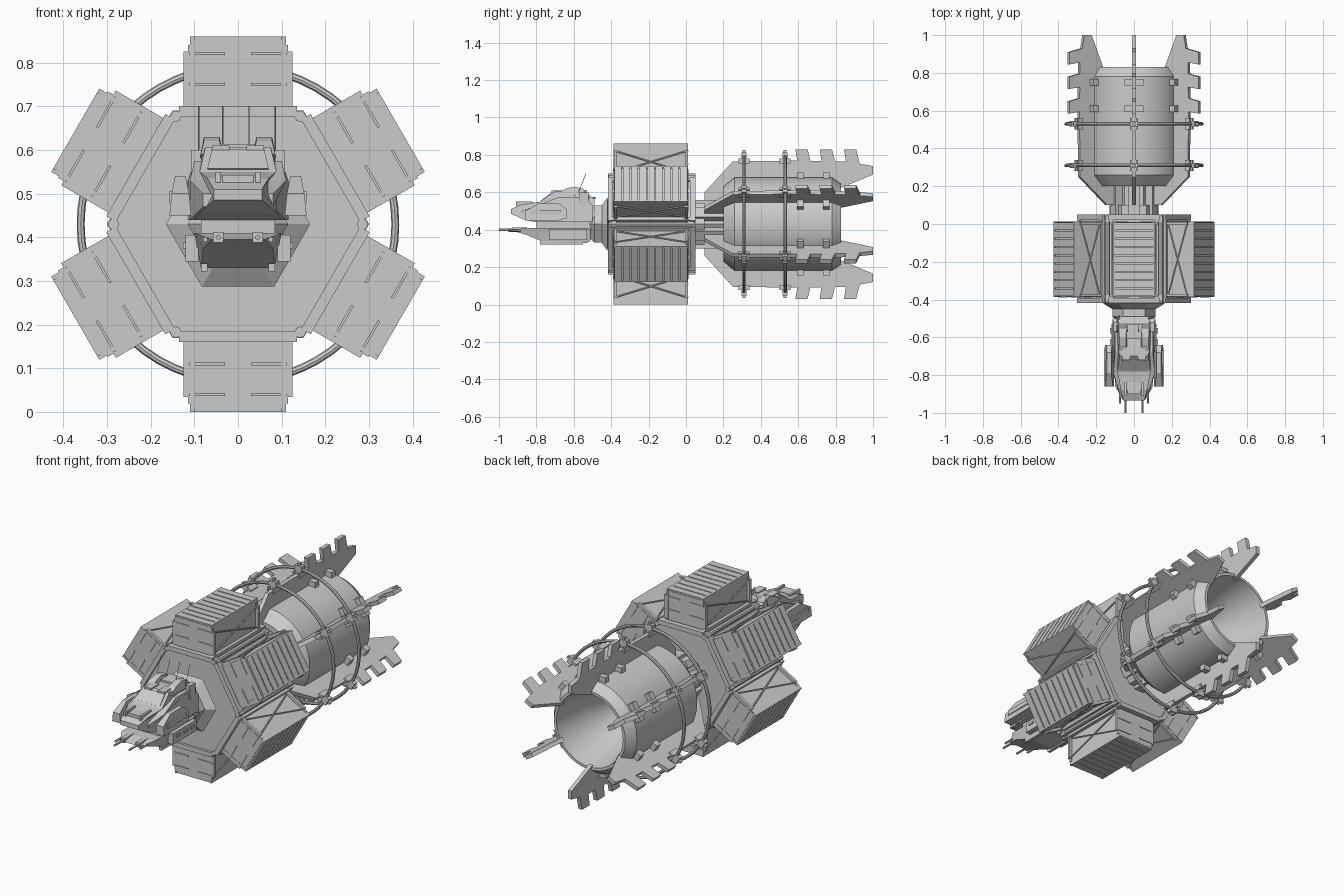
import bpy, bmesh, math
from mathutils import Matrix, Vector

AXIS = 0.43                       # height of the ship's long axis


def box(bm, x0, x1, y0, y1, z0, z1):
    m = Matrix.Translation(((x0 + x1) / 2, (y0 + y1) / 2, (z0 + z1) / 2)) @ Matrix.Diagonal((x1 - x0, y1 - y0, z1 - z0, 1))
    bmesh.ops.create_cube(bm, size=1, matrix=m)


def both(bm, x0, x1, *r):
    box(bm, x0, x1, *r)
    box(bm, -x1, -x0, *r)


def rod(bm, a, b, r, sides=6):
    a, b = Vector(a), Vector(b)
    m = Matrix.Translation((a + b) / 2) @ (b - a).to_track_quat('Z', 'Y').to_matrix().to_4x4()
    bmesh.ops.create_cone(bm, cap_ends=True, segments=sides, radius1=r, radius2=r, depth=(b - a).length, matrix=m)


def hull(bm, pts, x=0.0):
    """Side profile of (y, z, half width) points, closed across x."""
    left = [bm.verts.new((x - w, y, z)) for y, z, w in pts]
    right = [bm.verts.new((x + w, y, z)) for y, z, w in pts]
    bm.faces.new(left)
    bm.faces.new(right[::-1])
    for i in range(len(pts)):
        j = (i + 1) % len(pts)
        bm.faces.new((left[i], right[i], right[j], left[j]))


def lathe(bm, prof, n, phase=0.0):
    """Closed (y, r) profile turned about the ship's axis."""
    rings = []
    for k in range(n):
        a = phase + 2 * math.pi * k / n
        rings.append([bm.verts.new((r * math.cos(a), y, r * math.sin(a))) for y, r in prof])
    for k in range(n):
        p, q = rings[k], rings[(k + 1) % n]
        for i in range(len(prof)):
            j = (i + 1) % len(prof)
            bm.faces.new((p[i], p[j], q[j], q[i]))
    bmesh.ops.remove_doubles(bm, verts=bm.verts, dist=1e-5)


def finish(bm, name, six=False, axial=True, smooth=False):
    bmesh.ops.recalc_face_normals(bm, faces=bm.faces)
    if six:
        src = bm.faces[:] + bm.edges[:] + bm.verts[:]
        for k in range(1, 6):
            d = bmesh.ops.duplicate(bm, geom=src)["geom"]
            bmesh.ops.rotate(bm, cent=(0, 0, 0), matrix=Matrix.Rotation(math.radians(60 * k), 3, 'Y'),
                             verts=[v for v in d if isinstance(v, bmesh.types.BMVert)])
    me = bpy.data.meshes.new(name)
    bm.to_mesh(me)
    bm.free()
    if smooth:
        me.shade_smooth()
        me.set_sharp_from_angle(angle=math.radians(30))
    ob = bpy.data.objects.new(name, me)
    ob.location.z = AXIS if axial else 0
    bpy.context.collection.objects.link(ob)
    return ob


new = bmesh.new

# Hexagonal end plates and hollow core
for name, y0, y1 in (("front_hex_plate", -0.405, -0.375), ("rear_hex_plate", 0.01, 0.04)):
    bm = new()
    lathe(bm, [(y0, 0), (y0, 0.3), (y1, 0.3), (y1, 0)], 6)
    finish(bm, name)
bm = new()
lathe(bm, [(-0.39, 0), (-0.39, 0.13), (0.1, 0.13), (0.1, 0.1), (0.25, 0.1), (0.25, 0)], 6)
finish(bm, "spine_core")
bm = new()
lathe(bm, [(-0.40, 0), (-0.42, 0.165), (-0.45, 0.115), (-0.49, 0.115), (-0.52, 0.08), (-0.52, 0)], 6)
finish(bm, "cockpit_neck")

# Cargo containers with plank-like outer faces and front slits
bm = new()
box(bm, -0.108, 0.108, -0.385, 0.01, 0.25, 0.422)
for i in range(9):
    y = -0.385 + i * 0.0439
    box(bm, -0.1, 0.1, y + 0.003, y + 0.0409, 0.42, 0.43)
both(bm, 0.1, 0.11, -0.387, 0.012, 0.25, 0.43)
for z in (0.32, 0.39):
    for y in (-0.389, 0.01):
        both(bm, 0.03, 0.112, y, y + 0.004, z - 0.003, z + 0.003)
finish(bm, "cargo_containers", six=True)

# Cradle frames, side latches and cross bracing
bm = new()
for y0, y1 in ((-0.418, -0.392), (0.022, 0.05)):
    box(bm, -0.135, 0.135, y0, y1, 0.245, 0.27)
for y in (-0.385, -0.005):
    both(bm, 0.11, 0.125, y, y + 0.015, 0.255, 0.395)
    both(bm, 0.108, 0.114, y, y + 0.015, 0.38, 0.41)
both(bm, 0.112, 0.13, -0.41, 0.04, 0.255, 0.27)
for s in (-1, 1):
    rod(bm, (s * 0.115, -0.375, 0.275), (s * 0.115, 0.0, 0.39), 0.004)
    rod(bm, (s * 0.115, -0.375, 0.39), (s * 0.115, 0.0, 0.275), 0.004)
finish(bm, "container_cradles", six=True)
bm = new()
for k in range(6):
    a = math.radians(60 * k)
    x, z = 0.285 * math.cos(a), 0.285 * math.sin(a)
    rod(bm, (x, -0.415, z), (x, 0.05, z), 0.013, 8)
finish(bm, "corner_rails")

# Engine barrel with hollow nozzle
bm = new()
lathe(bm, [(0.2, 0), (0.2, 0.2), (0.26, 0.25), (0.78, 0.25), (0.83, 0.215), (0.83, 0.2),
           (0.62, 0.16), (0.42, 0.08), (0.42, 0)], 48)
finish(bm, "engine_barrel", smooth=True)

# Six fins with outer teeth
bm = new()
hull(bm, [(y, r, 0.011) for y, r in ((0.1, 0.1), (0.1, 0.17), (0.25, 0.335), (0.59, 0.34), (0.86, 0.335),
                                     (1.0, 0.31), (1.0, 0.265), (0.82, 0.19), (0.79, 0.235), (0.26, 0.235), (0.2, 0.1))])
for y in (0.585, 0.715, 0.845):
    hull(bm, [(y + 0.012, 0.32, 0.011), (y, 0.4, 0.011), (y + 0.065, 0.4, 0.011), (y + 0.085, 0.32, 0.011)])
finish(bm, "engine_fins", six=True)

# Fin roots, barrel lugs and hoop clamps
bm = new()
box(bm, -0.03, 0.03, 0.04, 0.22, 0.07, 0.13)
for y in (0.61, 0.75):
    both(bm, 0.011, 0.05, y - 0.017, y + 0.017, 0.235, 0.275)
for y in (0.31, 0.53):
    box(bm, -0.022, 0.022, y - 0.014, y + 0.014, 0.335, 0.382)
    both(bm, 0.011, 0.022, y - 0.03, y + 0.03, 0.325, 0.352)
    box(bm, -0.007, 0.007, y - 0.008, y + 0.008, 0.33, 0.395)
finish(bm, "fin_clamps", six=True)

# Hoops around the fins
for i, y in enumerate((0.31, 0.53)):
    bpy.ops.mesh.primitive_torus_add(location=(0, y, AXIS), rotation=(math.pi / 2, 0, 0), major_radius=0.36,
                                     minor_radius=0.009, major_segments=60, minor_segments=8)
    bpy.context.object.name = "engine_hoop_%d" % (i + 1)
    bpy.ops.object.shade_smooth_by_angle()

# Cockpit upper hull
bm = new()
hull(bm, [(-0.49, 0.44, 0.09), (-0.49, 0.56, 0.09), (-0.53, 0.6, 0.08), (-0.7, 0.605, 0.075), (-0.78, 0.55, 0.088),
          (-0.88, 0.535, 0.07), (-0.935, 0.51, 0.055), (-0.935, 0.485, 0.055), (-0.87, 0.455, 0.09), (-0.8, 0.44, 0.1)])
hull(bm, [(-0.5, 0.44, 0.115), (-0.5, 0.53, 0.115), (-0.55, 0.575, 0.1), (-0.68, 0.575, 0.1), (-0.79, 0.53, 0.11),
          (-0.88, 0.5, 0.08), (-0.88, 0.47, 0.08), (-0.8, 0.44, 0.11)])
finish(bm, "cockpit_upper_hull", axial=False)

# Lower hull with connecting waist
bm = new()
hull(bm, [(-0.51, 0.34, 0.085), (-0.51, 0.41, 0.1), (-0.86, 0.41, 0.1), (-0.93, 0.395, 0.06), (-0.86, 0.375, 0.08),
          (-0.75, 0.33, 0.085), (-0.53, 0.33, 0.085)])
box(bm, -0.085, 0.085, -0.8, -0.5, 0.4, 0.45)
both(bm, 0.09, 0.12, -0.73, -0.53, 0.345, 0.405)
both(bm, 0.07, 0.085, -0.78, -0.55, 0.322, 0.34)
for y in (-0.7, -0.64, -0.58):
    both(bm, 0.115, 0.126, y, y + 0.03, 0.375, 0.388)
finish(bm, "cockpit_lower_hull", axial=False)

# Side pods
bm = new()
for s in (-1, 1):
    hull(bm, [(-0.64, 0.46, 0.022), (-0.64, 0.51, 0.015), (-0.68, 0.54, 0.012), (-0.79, 0.54, 0.012),
              (-0.86, 0.5, 0.02), (-0.86, 0.45, 0.025), (-0.68, 0.45, 0.025)], s * 0.132)
    box(bm, s * 0.15 - 0.008, s * 0.15 + 0.008, -0.83, -0.67, 0.48, 0.505)
finish(bm, "side_pods", axial=False)

# Windshield, roof humps and nose vents
bm = new()
hull(bm, [(-0.775, 0.557, 0.07), (-0.715, 0.602, 0.06), (-0.705, 0.595, 0.06), (-0.765, 0.55, 0.07)])
finish(bm, "windshield", axial=False)
bm = new()
for s in (-1, 1):
    hull(bm, [(-0.53, 0.58, 0.028), (-0.55, 0.62, 0.02), (-0.6, 0.63, 0.018), (-0.64, 0.62, 0.018), (-0.7, 0.59, 0.025)], s * 0.06)
box(bm, -0.045, 0.045, -0.61, -0.53, 0.595, 0.613)
both(bm, 0.085, 0.108, -0.57, -0.52, 0.53, 0.6)
both(bm, 0.02, 0.06, -0.72, -0.65, 0.6, 0.61)
box(bm, -0.035, 0.035, -0.9, -0.84, 0.525, 0.543)
both(bm, 0.04, 0.052, -0.91, -0.82, 0.525, 0.55)
finish(bm, "roof_details", axial=False)

# Chin prongs, antennas and rear guns
bm = new()
for s in (-1, 1):
    rod(bm, (s * 0.045, -1.0, 0.4), (s * 0.045, -0.82, 0.4), 0.006)
    rod(bm, (s * 0.075, -0.95, 0.395), (s * 0.075, -0.82, 0.395), 0.006)
    box(bm, s * 0.045 - 0.012, s * 0.045 + 0.012, -0.93, -0.85, 0.388, 0.412)
    rod(bm, (s * 0.08, -0.53, 0.57), (s * 0.08, -0.485, 0.57), 0.006)
finish(bm, "chin_prongs", axial=False)
bm = new()
for x in (-0.09, -0.035, 0.025, 0.085):
    rod(bm, (x, -0.575, 0.6), (x, -0.535, 0.7), 0.0015, 4)
finish(bm, "antennas", axial=False)
